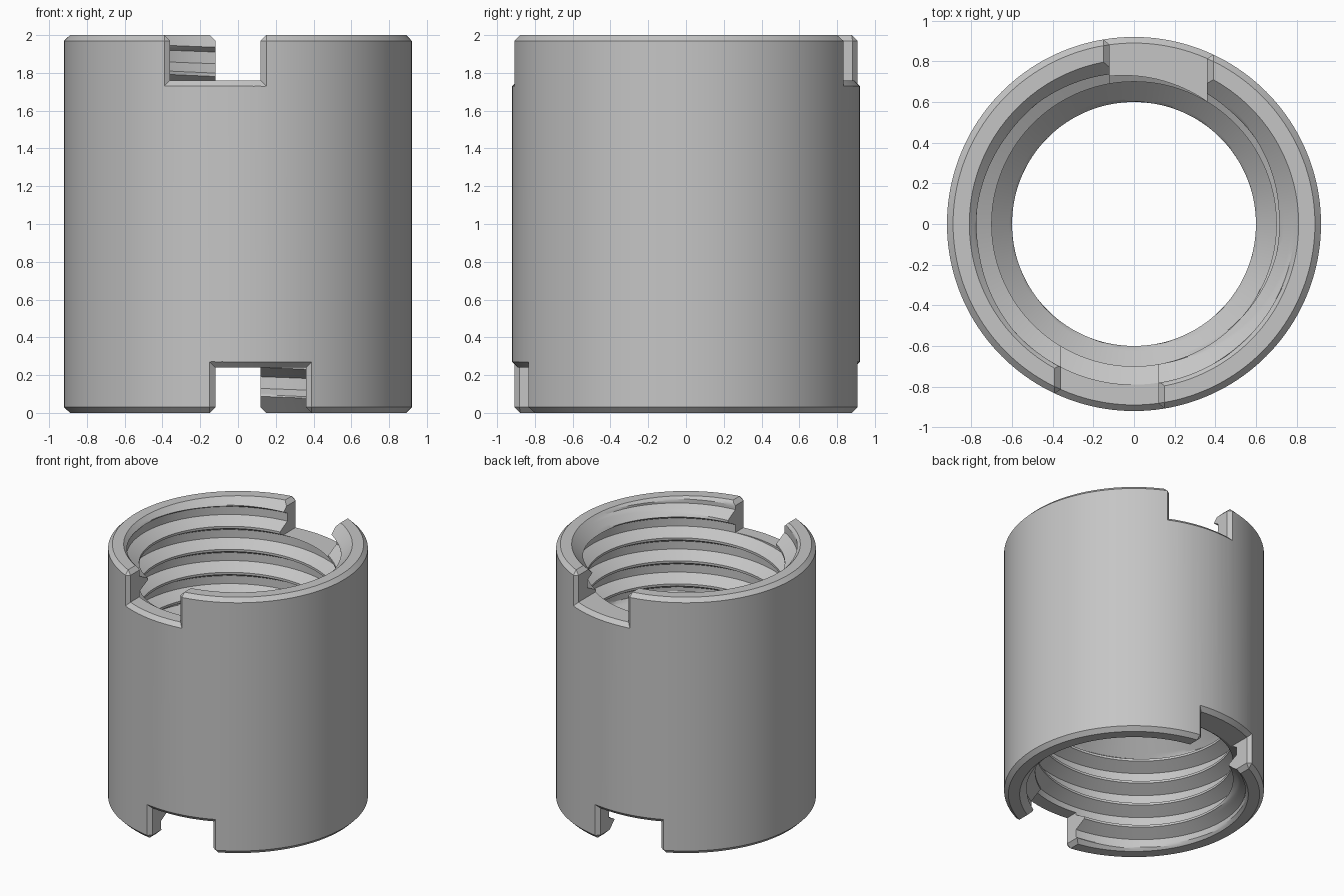
import bpy
import bmesh
from math import sin, cos, tau, pi, sqrt, radians
from mathutils import Matrix, Vector

cube = bpy.data.objects.get("Cube")
if cube:
    bpy.data.objects.remove(cube)

HEIGHT = 2.0
OUTER = 0.92
BEVEL = 0.03
RIM_INNER = 0.81
ROOT, CREST, NECK = 0.79, 0.70, 0.60
NECK_TOP = 1.07
PITCH = 0.18
CREST_HALF, FLANK = 0.009, 0.05
SEGMENTS = 160

steel = bpy.data.materials.new("grey_steel")
steel.diffuse_color = (0.56, 0.56, 0.56, 1)
steel.use_nodes = True
steel.node_tree.nodes["Principled BSDF"].inputs["Base Color"].default_value = (0.56, 0.56, 0.56, 1)

upright = Matrix.Identity(4)
half_turn = Matrix.Rotation(pi, 4, "Z")
turn_over = Matrix.Translation((0, 0, HEIGHT)) @ Matrix.Rotation(pi, 4, "Y")


def make_object(name, bm):
    bmesh.ops.recalc_face_normals(bm, faces=bm.faces)
    mesh = bpy.data.meshes.new(name)
    bm.to_mesh(mesh)
    bm.free()
    mesh.materials.append(steel)
    obj = bpy.data.objects.new(name, mesh)
    bpy.context.collection.objects.link(obj)
    return obj


def add_surface(bm, section, matrix):
    """Sweep section(angle) -> (radius, z) points once around the axis."""
    columns = []
    for s in range(SEGMENTS + 1):
        a = tau * s / SEGMENTS
        columns.append([bm.verts.new(matrix @ Vector((r * cos(a), r * sin(a), z)))
                        for r, z in section(a)])
    for a, b in zip(columns, columns[1:]):
        for i in range(len(a) - 1):
            bm.faces.new((a[i], b[i], b[i + 1], a[i + 1]))


def outer_section(angle):
    return [(RIM_INNER, 0), (OUTER - BEVEL, 0), (OUTER, BEVEL),
            (OUTER, HEIGHT - BEVEL), (OUTER - BEVEL, HEIGHT), (RIM_INNER, HEIGHT)]


# Thread tooth: sharp ridge, straight flanks, flat root; offsets from the ridge
flank_rows = [CREST_HALF + FLANK * i / 6 for i in range(7)]
root_gap = PITCH - 2 * flank_rows[-1]
tooth_rows = ([-d for d in reversed(flank_rows)] + flank_rows
              + [flank_rows[-1] + root_gap * i / 4 for i in (1, 2, 3)])


def bore_section(angle, ridge):
    """Half of the bore; rows follow the helix and gather at both ends."""
    points = [(NECK, HEIGHT / 2)]
    for turn in range(-7, 4):
        for offset in tooth_rows:
            z = ridge + offset + PITCH * (turn + (angle - radians(110)) / tau)
            z = min(max(z, HEIGHT / 2), HEIGHT)
            depth = min(max((abs(offset) - CREST_HALF) / FLANK, 0), 1)
            thread = CREST + (ROOT - CREST) * depth
            neck = NECK + max(0, z - NECK_TOP)
            countersink = RIM_INNER - (HEIGHT - z)
            points.append((max(min(thread, neck), countersink), z))
    return points + [(RIM_INNER, HEIGHT)]


def make_sleeve():
    bm = bmesh.new()
    add_surface(bm, outer_section, upright)
    add_surface(bm, lambda a: bore_section(a, 1.795), upright)
    add_surface(bm, lambda a: bore_section(a, 1.755), turn_over)
    bmesh.ops.remove_doubles(bm, verts=bm.verts, dist=0.00005)
    return make_object("threaded_sleeve", bm)


def make_notch_cutter(name, matrix):
    """Slot through one side of the rim, flared at the outer wall and the rim face."""
    steps = 12
    bm = bmesh.new()
    layers = []
    for radius, flare in ((0.45, 0), (OUTER - BEVEL, 0), (OUTER + BEVEL, 2 * BEVEL)):
        def vert(t, spread, z):
            x = -0.36 - spread + (0.48 + 2 * spread) * t
            return bm.verts.new((x, -sqrt(radius * radius - x * x), z))
        ts = [i / steps for i in range(steps + 1)]
        low = [vert(t, flare, 1.76 - flare) for t in ts]
        high = [vert(t, flare + 2 * BEVEL, HEIGHT + BEVEL) for t in ts]
        shoulder = [vert(t, flare, HEIGHT - BEVEL) for t in (0, 1)]
        layers.append((low, high, shoulder))
    loops = [low + [sh[1]] + high[::-1] + [sh[0]] for low, high, sh in layers]
    size = len(loops[0])
    for a, b in zip(loops, loops[1:]):
        for i in range(size):
            j = (i + 1) % size
            bm.faces.new((a[i], a[j], b[j], b[i]))
    for low, high, sh in (layers[0], layers[-1]):
        for i in range(steps):
            left = [sh[0]] if i == 0 else []
            right = [sh[1]] if i == steps - 1 else []
            bm.faces.new([low[i], low[i + 1]] + right + [high[i + 1], high[i]] + left)
    bm.transform(matrix)
    cutter = make_object(name, bm)
    cutter.hide_render = True
    return cutter


sleeve = make_sleeve()

# Drive notches: front and back of each end
notches = {
    "top_front_notch": upright,
    "top_back_notch": half_turn,
    "bottom_front_notch": turn_over,
    "bottom_back_notch": half_turn @ turn_over,
}
bpy.ops.object.select_all(action="DESELECT")
bpy.context.view_layer.objects.active = sleeve
sleeve.select_set(True)
for name, matrix in notches.items():
    cutter = make_notch_cutter(name, matrix)
    cut = sleeve.modifiers.new(name, "BOOLEAN")
    cut.operation = "DIFFERENCE"
    cut.solver = "EXACT"
    cut.object = cutter
    bpy.ops.object.modifier_apply(modifier=name)
    bpy.data.objects.remove(cutter)

bpy.ops.object.shade_smooth_by_angle(angle=radians(25))
